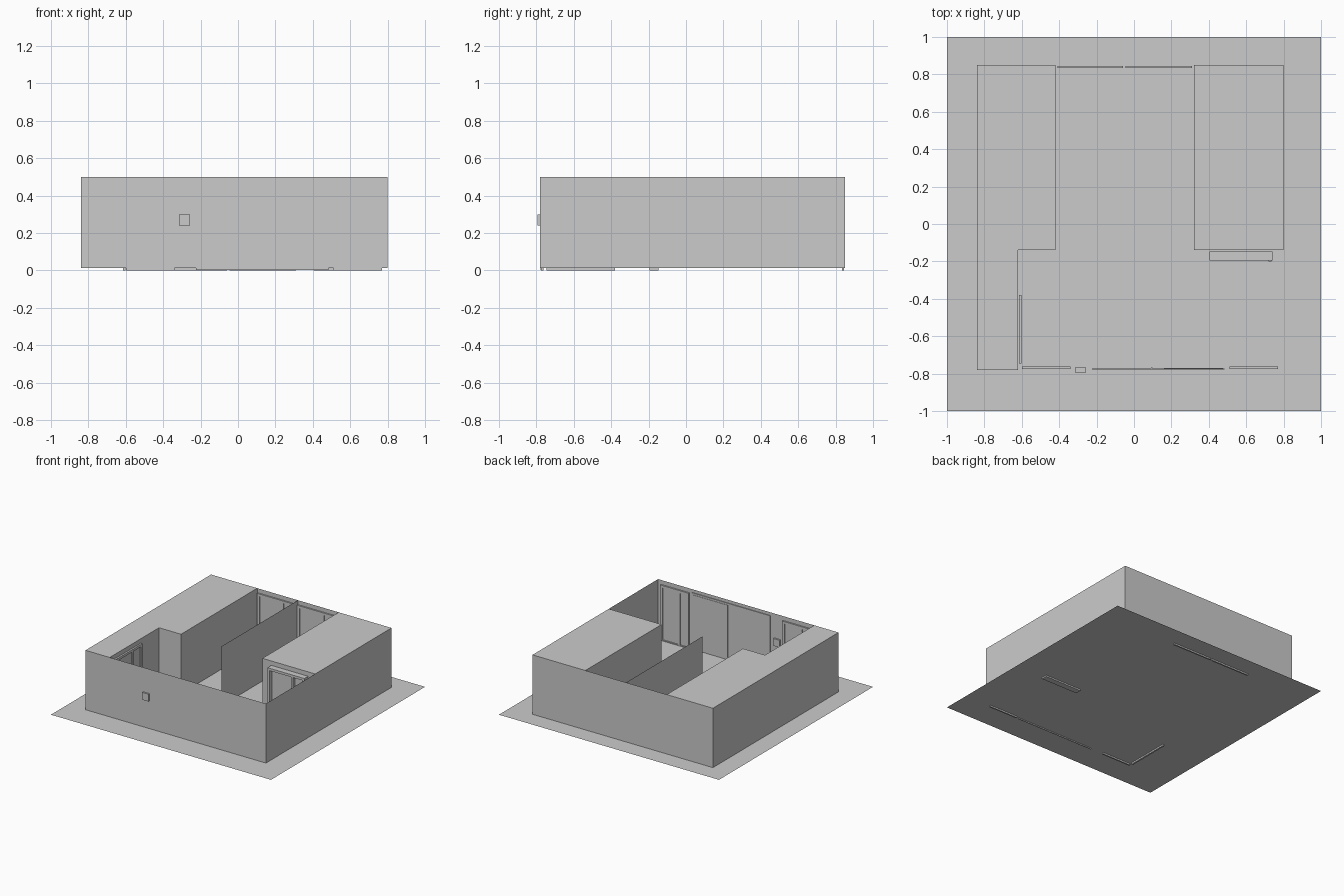
import bpy, bmesh
from math import radians
from mathutils import Matrix

if "Cube" in bpy.data.objects:
    bpy.data.objects.remove(bpy.data.objects["Cube"])

FLOOR, TOP = 0.012, 0.5


def finish(name, bm, matrix=None):
    if matrix:
        bm.transform(matrix)
    mesh = bpy.data.meshes.new(name)
    bm.to_mesh(mesh)
    bm.free()
    obj = bpy.data.objects.new(name, mesh)
    bpy.context.collection.objects.link(obj)
    return obj


def add_box(bm, x0, x1, y0, y1, z0, z1):
    m = (Matrix.Translation(((x0 + x1) / 2, (y0 + y1) / 2, (z0 + z1) / 2))
         @ Matrix.Diagonal((x1 - x0, y1 - y0, z1 - z0, 1)))
    bmesh.ops.create_cube(bm, size=1, matrix=m)


def wall(name, path, capped=False):
    """Thin wall along a path; a capped path becomes a closed block."""
    bm = bmesh.new()
    low = [bm.verts.new((x, y, FLOOR)) for x, y in path]
    high = [bm.verts.new((x, y, TOP)) for x, y in path]
    n = len(path)
    for i in range(n if capped else n - 1):
        j = (i + 1) % n
        bm.faces.new((low[i], low[j], high[j], high[i]))
    if capped:
        bm.faces.new(high)
    return finish(name, bm)


def door(name, origin, angle, w, d, top=0.467, split=0.66, handle=False):
    """Framed double panel; local x runs right, local -y faces the room."""
    bm = bmesh.new()
    t = 0.02
    s = w * split
    for a in (0, s - t / 2, w - t):
        add_box(bm, a, a + t, -d, 0, 0.0, top)
    for a, b in ((t, s - t / 2), (s + t / 2, w - t)):
        add_box(bm, a, b, -d, 0, top - t, top)
        add_box(bm, a, b, -d, 0, 0.0, t)
        add_box(bm, a, b, -d * 0.4, -d * 0.1, t, top - t)
    if handle:
        add_box(bm, w - 0.022, w - 0.004, -d - 0.006, -d, 0.2, 0.24)
    return finish(name, bm, Matrix.Translation((*origin, 0))
                  @ Matrix.Rotation(radians(angle), 4, 'Z'))


# Ground sheet
bm = bmesh.new()
bmesh.ops.create_grid(bm, x_segments=1, y_segments=1, size=1,
                      matrix=Matrix.Translation((0, 0, FLOOR)))
finish("ground_sheet", bm)

# Solid blocks either side of the rooms
wall("left_block", [(-0.84, -0.78), (-0.62, -0.78), (-0.62, -0.14),
                    (-0.42, -0.14), (-0.42, 0.85), (-0.84, 0.85)], True)
wall("right_block", [(0.32, -0.14), (0.80, -0.14),
                     (0.80, 0.85), (0.32, 0.85)], True)

# Thin walls
wall("front_and_right_wall", [(-0.62, -0.78), (0.80, -0.78), (0.80, -0.14)])
wall("back_wall", [(0.32, 0.85), (-0.42, 0.85)])
wall("partition_wall", [(-0.05, -0.14), (-0.05, 0.85)])

# Framed doors on each wall
door("back_left_door", (-0.41, 0.845), 0, 0.35, 0.012)
door("back_right_door", (-0.045, 0.845), 0, 0.355, 0.012)
door("right_block_door", (0.405, -0.146), 0, 0.335, 0.049, handle=True)
door("left_door", (-0.616, -0.745), 90, 0.365, 0.014)
door("front_right_door", (0.77, -0.775), 180, 0.26, 0.012)
door("front_left_door", (-0.34, -0.775), 180, 0.26, 0.012)

# Wide board on the front wall with a thin divider
bm = bmesh.new()
add_box(bm, -0.225, 0.485, -0.778, -0.772, 0.003, 0.475)
add_box(bm, 0.09, 0.10, -0.774, -0.768, 0.2, 0.475)
finish("wide_front_board", bm)

# Tapered panel lying on the board
bm = bmesh.new()
outline = [(0.16, 0.013), (0.37, 0.013), (0.475, 0.46), (0.16, 0.46)]
face = bm.faces.new([bm.verts.new((x, -0.772, z)) for x, z in outline])
ext = bmesh.ops.extrude_face_region(bm, geom=[face])
bmesh.ops.translate(bm, vec=(0, 0.003, 0),
                    verts=[v for v in ext["geom"] if isinstance(v, bmesh.types.BMVert)])
bmesh.ops.recalc_face_normals(bm, faces=bm.faces)
finish("tapered_panel", bm)

# Small box passing through the front wall
bm = bmesh.new()
add_box(bm, -0.315, -0.257, -0.794, -0.766, 0.24, 0.30)
finish("wall_box", bm)
